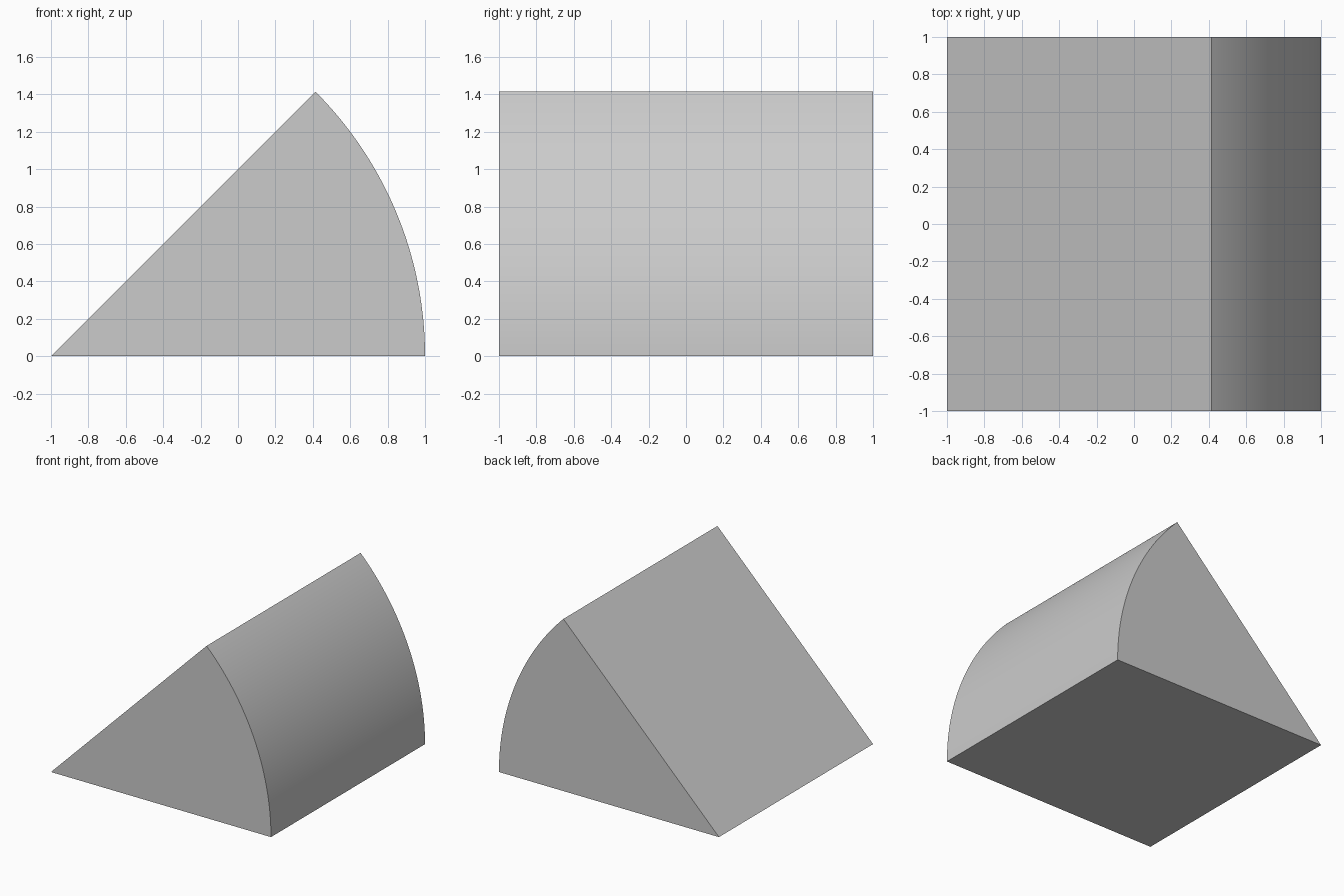
import bpy, bmesh
from math import cos, sin, radians

if "Cube" in bpy.data.objects:
    bpy.data.objects.remove(bpy.data.objects["Cube"])

RADIUS, SWEEP, DEPTH, SEGMENTS = 2.0, radians(45), 2.0, 48

# Sector profile: pivot edge at x = -1, arc from the floor up to 45 degrees
profile = [(-1.0, 0.0)]
for i in range(SEGMENTS + 1):
    a = SWEEP * i / SEGMENTS
    profile.append((-1.0 + RADIUS * cos(a), RADIUS * sin(a)))

# Extrude the profile from front to back
bm = bmesh.new()
face = bm.faces.new([bm.verts.new((x, -DEPTH / 2, z)) for x, z in profile])
ext = bmesh.ops.extrude_face_region(bm, geom=[face], use_keep_orig=True)
moved = [g for g in ext["geom"] if isinstance(g, bmesh.types.BMVert)]
bmesh.ops.translate(bm, verts=moved, vec=(0, DEPTH, 0))
bmesh.ops.recalc_face_normals(bm, faces=bm.faces)

mesh = bpy.data.meshes.new("cylinder_wedge")
bm.to_mesh(mesh)
bm.free()
wedge = bpy.data.objects.new("cylinder_wedge", mesh)
bpy.context.collection.objects.link(wedge)

# Smooth the curved side, keep the corners sharp
bpy.context.view_layer.objects.active = wedge
wedge.select_set(True)
bpy.ops.object.shade_smooth_by_angle(angle=radians(30))
